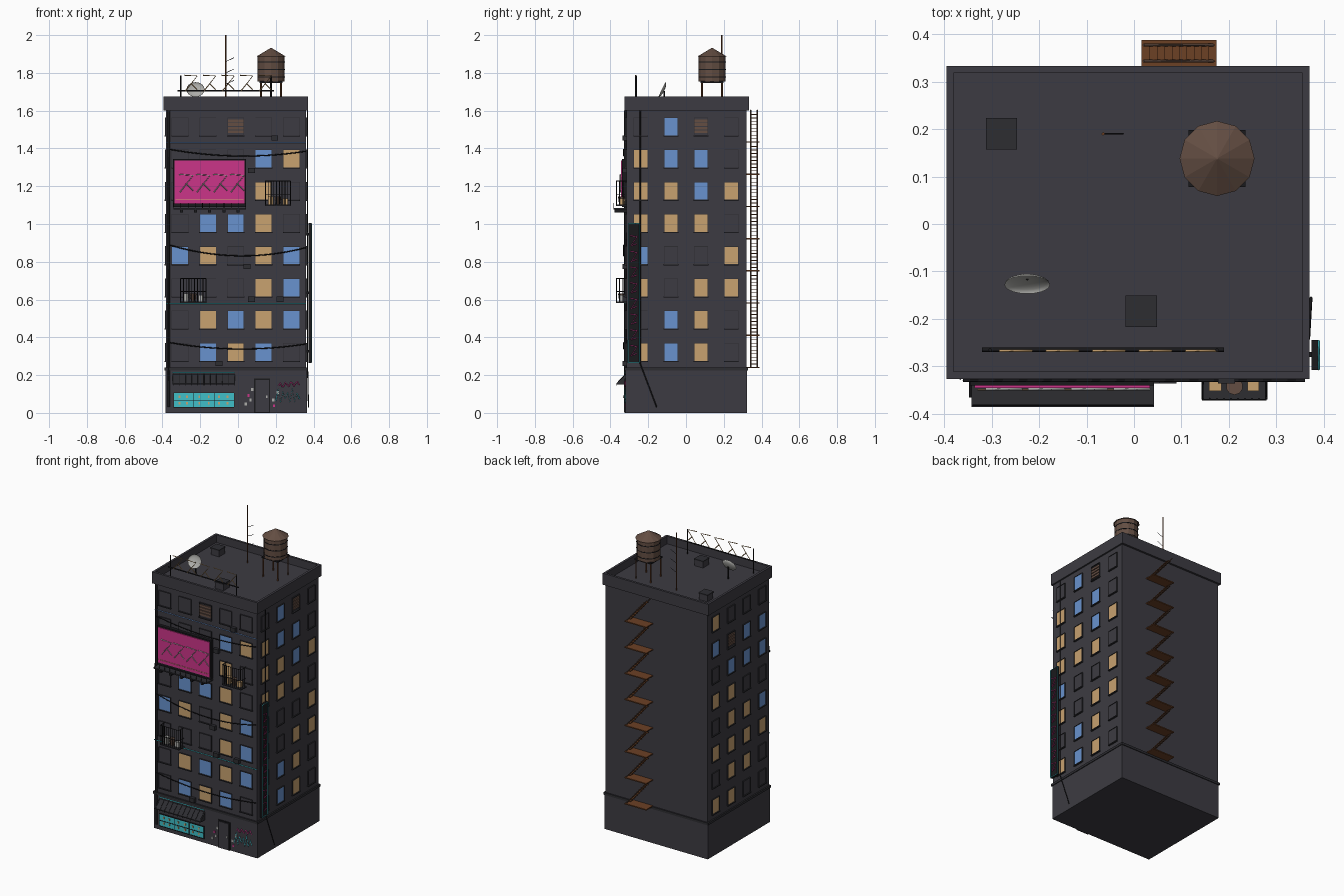
import bpy, bmesh, math, random
from mathutils import Matrix, Vector

if "Cube" in bpy.data.objects:
    bpy.data.objects.remove(bpy.data.objects["Cube"])

random.seed(4)
COL = {
    "wall_grey": (0.046, 0.044, 0.054), "trim_grey": (0.026, 0.026, 0.031),
    "black": (0.010, 0.010, 0.012), "warm_light": (0.58, 0.36, 0.16),
    "cool_light": (0.14, 0.29, 0.62), "pink": (0.60, 0.035, 0.25),
    "cyan": (0.05, 0.52, 0.58), "wood": (0.125, 0.075, 0.055),
    "rust": (0.15, 0.052, 0.018), "pale_grey": (0.42, 0.42, 0.40)}
MAT = {}
for n, c in COL.items():
    MAT[n] = bpy.data.materials.new(n)
    MAT[n].diffuse_color = (*c, 1)


def finish(name, bm, mat):
    me = bpy.data.meshes.new(name)
    bm.to_mesh(me)
    bm.free()
    me.materials.append(MAT[mat])
    ob = bpy.data.objects.new(name, me)
    bpy.context.collection.objects.link(ob)
    return ob


def boxes(name, mat, items):
    """Boxes given as (x0, x1, y0, y1, z0, z1)."""
    bm = bmesh.new()
    for x0, x1, y0, y1, z0, z1 in items:
        m = Matrix.Translation(((x0 + x1) / 2, (y0 + y1) / 2, (z0 + z1) / 2))
        bmesh.ops.create_cube(bm, size=1, matrix=m @ Matrix.Diagonal((x1 - x0, y1 - y0, z1 - z0, 1)))
    return finish(name, bm, mat)


def rods(name, mat, paths, r=0.002):
    """Thin four-sided tubes along point lists."""
    cu = bpy.data.curves.new(name, 'CURVE')
    cu.dimensions, cu.bevel_depth, cu.bevel_resolution, cu.use_fill_caps = '3D', r, 0, True
    for pts in paths:
        s = cu.splines.new('POLY')
        s.points.add(len(pts) - 1)
        for p, q in zip(s.points, pts):
            p.co = (*q, 1)
    cu.materials.append(MAT[mat])
    ob = bpy.data.objects.new(name, cu)
    bpy.context.collection.objects.link(ob)


def cone(name, mat, c, r1, r2, z0, z1, n=12):
    bm = bmesh.new()
    bmesh.ops.create_cone(bm, cap_ends=True, segments=n, radius1=r1, radius2=r2, depth=z1 - z0,
                          matrix=Matrix.Translation((c[0], c[1], (z0 + z1) / 2)))
    return finish(name, bm, mat)


X0, X1, Y0, Y1 = -0.38, 0.36, -0.316, 0.32

# Tower, base course, ledge and roof parapet
boxes("tower_body", "wall_grey", [(X0, X1, Y0, Y1, 0.2, 1.625)])
boxes("ground_floor", "wall_grey", [(X0 - .004, X1 + .004, Y0 - .004, Y1 + .003, 0, 0.225)])
boxes("base_ledge", "trim_grey", [(X0 - .009, X1 + .009, Y0 - .009, Y1 + .008, 0.225, 0.24)])
px0, px1, py0, py1, w = -0.395, 0.37, -0.326, 0.333, 0.015
boxes("parapet", "wall_grey", [
    (px0, px1, py0, py0 + w, 1.60, 1.675), (px0, px1, py1 - w, py1, 1.60, 1.675),
    (px0, px0 + w, py0 + w, py1 - w, 1.60, 1.675), (px1 - w, px1, py0 + w, py1 - w, 1.60, 1.675)])

# Windows: one letter per column, rows from the bottom (W warm, C cool, B boarded, - unlit)
FRONT = ["-CWC-", "-WCWC", "---WC", "CW-WC", "-CCW-", "---W-", "---CW", "--B--"]
RIGHT = ["WCW-", "-CW-", "W-WW", "C--W", "WWW-", "WWCW", "WCC-", "-CB-"]
LEFT = ["WW--", "-WW-", "WWWW", "-WWC", "WW--", "-CCC", "CBCC", "W---"]
KIND = {"W": "warm_light", "C": "cool_light", "-": "wall_grey", "B": "wood"}
panes = {k: [] for k in KIND}
frames, slats = [], []
for side, rows in (("front", FRONT), ("right", RIGHT), ("left", LEFT)):
    for r, row in enumerate(rows):
        z = 0.322 + 0.1705 * r
        for c, k in enumerate(row):
            if side == "front":
                u, hw = -0.307 + 0.1475 * c, 0.042
            else:
                u, hw = (-0.24 + 0.16 * c) * (1 if side == "right" else -1), 0.035

            def place(u0, u1, d0, d1, z0, z1):
                if side == "front":
                    return (u0, u1, Y0 - d1, Y0 - d0, z0, z1)
                if side == "right":
                    return (X1 + d0, X1 + d1, u0, u1, z0, z1)
                return (X0 - d1, X0 - d0, u0, u1, z0, z1)
            if k == "B":
                for i in range(4):
                    zz = z - 0.034 + i * 0.019
                    panes[k].append(place(u - hw, u + hw, -.002, .006, zz, zz + .014))
            else:
                panes[k].append(place(u - hw, u + hw, -.002, .004, z - .046, z + .046))
            # Sill, head and thin jambs
            frames.append(place(u - hw - .004, u + hw + .004, -.002, .010, z - .052, z - .046))
            frames.append(place(u - hw - .002, u + hw + .002, -.002, .007, z + .046, z + .049))
            for s in (-1, 1):
                a = u + s * (hw + .001)
                frames.append(place(a - .001, a + .001, -.002, .007, z - .046, z + .046))
names = {"W": "warm_windows", "C": "cool_windows", "-": "unlit_windows", "B": "boarded_windows"}
for k in KIND:
    boxes(names[k], KIND[k], panes[k])
boxes("window_frames", "trim_grey", frames)

# Billboard with frame, abstract neon bars and catwalk
boxes("billboard_frame", "black", [(-.345, .042, -.34, -.314, 1.09, 1.345)])
boxes("billboard_face", "pink", [(-.336, .034, -.345, -.338, 1.105, 1.335)])
boxes("billboard_catwalk", "trim_grey", [(-.342, .042, -.385, -.316, 1.078, 1.086)])
boxes("catwalk_brackets", "black", [(x - .008, x + .008, -.378, -.316, 1.06, 1.079)
                                    for x in (-.3, -.225, -.15, -.075, 0)])
rods("catwalk_rail", "black", [[(-.34, -.382, 1.11), (.04, -.382, 1.11)]] +
     [[(-.34 + .038 * i, -.382, 1.08), (-.34 + .038 * i, -.382, 1.11)] for i in range(11)], .0015)
rods("billboard_light_strip", "warm_light", [[(-.33, -.349, 1.128), (.03, -.349, 1.128)]], .0015)


def emblem(x, y, z, s):
    """Abstract chevron-and-bar ornament."""
    return [[(x - .4 * s, y, z + .5 * s), (x + .4 * s, y, z + .45 * s), (x - .35 * s, y, z - .5 * s)],
            [(x, y, z), (x + .4 * s, y, z - .4 * s)]]


rods("billboard_neon", "pale_grey", [p for i in range(4) for p in emblem(-.275 + .09 * i, -.348, 1.215, .095)], .003)

# Rooftop ornament rack
rods("roof_rack", "black", [[(-.32, -.265, 1.705), (.19, -.265, 1.705)]] +
     [[(x, -.265, 1.62), (x, -.265, 1.785)] for x in (-.303, .175)], .0045)
rods("roof_neon", "warm_light", [p for i in range(5) for p in emblem(-.25 + .098 * i, -.267, 1.745, .085)], .003)

# Vertical side sign
boxes("side_sign_box", "black", [(.374, .388, -.308, -.244, .265, 1.005)])
boxes("side_sign_brackets", "black", [(.35, .376, -.28, -.27, z, z + .012) for z in (.32, .63, .94)])
sy0, sy1, sz0, sz1 = -.306, -.246, .268, 1.002
rods("side_sign_border", "cyan", [[(.389, sy0, sz0), (.389, sy1, sz0), (.389, sy1, sz1),
                                   (.389, sy0, sz1), (.389, sy0, sz0)]], .0025)
rods("side_sign_neon", "pink", [[(.3895, -.276 + a * .017, .33 + .083 * i + b * .027) for a, b in
                                ((-1, 1), (1, .8), (-.9, -1), (.8, -.6))] for i in range(8)], .0028)

# Neon strips, hanging cables, downpipe and service cable
rods("cyan_strip", "cyan", [[(X0, -.322, .58), (X1, -.322, .58)]], .003)
rods("upper_strip", "cool_light", [[(X0, -.320, 1.432), (X1, -.320, 1.432)]], .0025)


def sag(z0, z1, low):
    n = 14
    return [(-.36 + .72 * i / n, -.33, z0 + (z1 - z0) * i / n - low * 4 * (i / n) * (1 - i / n))
            for i in range(n + 1)]


rods("hanging_cables", "black", [sag(.372, .365, .03), sag(.888, .875, .05), sag(1.395, 1.385, .03)], .003)
rods("downpipe", "black", [[(-.366, -.322, .03), (-.366, -.322, 1.6)]], .007)
rods("service_cable", "black", [[(.368, -.242, 1.6), (.368, -.242, .26), (.373, -.155, .03)]], .003)

# Small air conditioners on the front
boxes("air_conditioners", "trim_grey", [(x - .018, x + .018, -.336, -.314, z - .014, z + .014) for x, z in (
    (.072, 1.283), (.195, 1.455), (.048, .775), (.072, .602), (.222, .602), (-.1, .262))])


# Balcony cages
def balcony(name, x0, x1, z0, z1, mat, glow):
    y = -.37
    boxes(name + "_floor", "trim_grey", [(x0, x1, y, -.314, z0, z0 + .007)])
    n = 9
    xs = [x0 + .003 + (x1 - x0 - .006) * i / n for i in range(n + 1)]
    bars = [[(x, y + .002, z0), (x, y + .002, z1)] for x in xs]
    bars += [[(xs[0], -.316, z), (xs[0], y, z), (xs[-1], y, z), (xs[-1], -.316, z)] for z in (z0 + .06, z1)]
    bars += [[(x, yy, z0), (x, yy, z1)] for x in (xs[0], xs[-1]) for yy in (-.352, -.334)]
    rods(name + "_bars", mat, bars, .0022)
    boxes(name + "_crates", glow, [(x0 + .016, x0 + .042, -.352, -.326, z0 + .007, z0 + .05),
                                   (x1 - .042, x1 - .018, -.352, -.326, z0 + .007, z0 + .04)])
    cone(name + "_pot", "wood", ((x0 + x1) / 2, -.342), .012, .018, z0 + .007, z0 + .05, 10)


balcony("lower_balcony", -.307, -.167, .583, .712, "black", "pale_grey")
balcony("upper_balcony", .142, .281, 1.095, 1.228, "black", "warm_light")

# Shop front: lit window, awning, goods and shelf
boxes("shop_window", "cyan", [(-.34, -.022, -.325, -.318, .03, .106)])
boxes("shop_bars", "black", [(-.342, -.02, -.327, -.318, z, z + .004) for z in (.026, .062, .104)] +
      [(x, x + .003, -.327, -.318, .03, .106) for x in (-.342, -.235, -.128, -.022)])
boxes("shop_goods", "warm_light", [(x, x + .01, -.328, -.322, z, z + .012) for z in (.045, .08)
                                   for x in (-.315, -.275, -.21, -.16, -.105, -.06)])
aw = boxes("shop_awning", "trim_grey", [(-.348, -.015, -.365, -.316, .150, .206)])
for v in aw.data.vertices:
    if v.co.y < -.34:
        v.co.z = min(v.co.z, .156)
rods("awning_ribs", "black", [[(-.34 + .032 * i, -.317, .208), (-.34 + .032 * i, -.367, .157),
                               (-.34 + .032 * i, -.367, .145)] for i in range(11)], .0015)
rods("awning_light", "cyan", [[(-.346, -.323, .214), (-.018, -.323, .214)]], .0028)

# Door, flyers and wall paint
boxes("door_frame", "black", [(.085, .17, -.326, -.318, 0, .182)])
boxes("door_panel", "wall_grey", [(.092, .163, -.329, -.324, .004, .174)])
boxes("door_handle", "pale_grey", [(.148, .155, -.333, -.327, .08, .092)])
boxes("flyers", "pale_grey", [(x, x + .012, -.323, -.319, z, z + .016) for x, z in (
    (.035, .04), (.07, .115), (.18, .06), (.06, .06), (.205, .10))])
boxes("pink_flyers", "pink", [(x, x + .011, -.323, -.319, z, z + .014) for x, z in ((.05, .085), (.185, .03))])
rods("cyan_scribble", "cyan", [[(.20 + .0125 * i, -.322, .085 + (.03 if i % 2 else -.022) + .012 * math.sin(i * 2))
                               for i in range(11)]], .003)
rods("pink_scribble", "pink", [[(.215 + .009 * i, -.322, .145 + .013 * math.sin(i * 1.9) + .001 * i)
                               for i in range(13)]], .003)

# Fire escape on the back
levels = [0.24 + 0.1705 * k for k in range(8)]
boxes("escape_landings", "rust", [(.016, .174, .318, .388, z - .003, z + .004) for z in levels])
treads, strings = [], []
for z in levels:
    for i in range(1, 9):
        t = i / 9
        x = .165 - .14 * t
        treads.append((x - .009, x + .009, .345, .375, z + .165 * t - .002, z + .165 * t + .002))
    strings += [[(.17, y, z), (.02, y, z + .1705)] for y in (.343, .377)]
boxes("escape_treads", "rust", treads)
rods("escape_stringers", "wood", strings, .003)

# Water tank
T = (.175, .138)
cone("tank_body", "wood", T, .071, .071, 1.755, 1.888)
cone("tank_roof", "wood", T, .079, .002, 1.886, 1.932)
for i, z in enumerate((1.775, 1.815, 1.855)):
    cone("tank_band_%d" % (i + 1), "black", T, .0728, .0728, z, z + .005)
boxes("tank_platform", "black", [(T[0] - .06, T[0] + .06, T[1] - .06, T[1] + .06, 1.747, 1.756)])
rods("tank_legs", "rust", [[(T[0] + a * .053, T[1] + b * .053, 1.62), (T[0] + a * .053, T[1] + b * .053, 1.75)]
                           for a in (-1, 1) for b in (-1, 1)], .005)

# Roof vents
vents = [(-.279, .19), (.015, -.184)]
boxes("roof_vents", "wall_grey", [(x - .03, x + .03, y - .03, y + .03, 1.62, 1.668) for x, y in vents])
boxes("vent_caps", "trim_grey", [(x - .033, x + .033, y - .033, y + .033, 1.664, 1.671) for x, y in vents])

# Satellite dish: shallow bowl facing forward and up
bm = bmesh.new()
bmesh.ops.create_uvsphere(bm, u_segments=20, v_segments=12, radius=.048)
bmesh.ops.delete(bm, geom=[v for v in bm.verts if v.co.z > .001], context='VERTS')
rot = Matrix.Rotation(math.radians(64), 4, 'X')
bmesh.ops.transform(bm, verts=bm.verts, matrix=Matrix.Translation((-.225, -.128, 1.712)) @ rot
                    @ Matrix.Diagonal((1, .9, .3, 1)))
dish = finish("satellite_dish", bm, "pale_grey")
for p in dish.data.polygons:
    p.use_smooth = True
rods("dish_mount", "black", [[(-.225, -.115, 1.62), (-.225, -.115, 1.705)]], .004)

# Antenna mast with short arms
rods("antenna_mast", "rust", [[(-.065, .19, 1.62), (-.065, .19, 2.0)]], .004)
rods("antenna_arms", "black", [[(-.065, .19, z), (-.022, .19, z + .02)] for z in (1.74, 1.80, 1.86)], .0015)

for m in bpy.data.materials:
    if m.users and not m.is_grease_pencil:
        m.use_nodes = True
        m.node_tree.nodes["Principled BSDF"].inputs["Base Color"].default_value = m.diffuse_color
